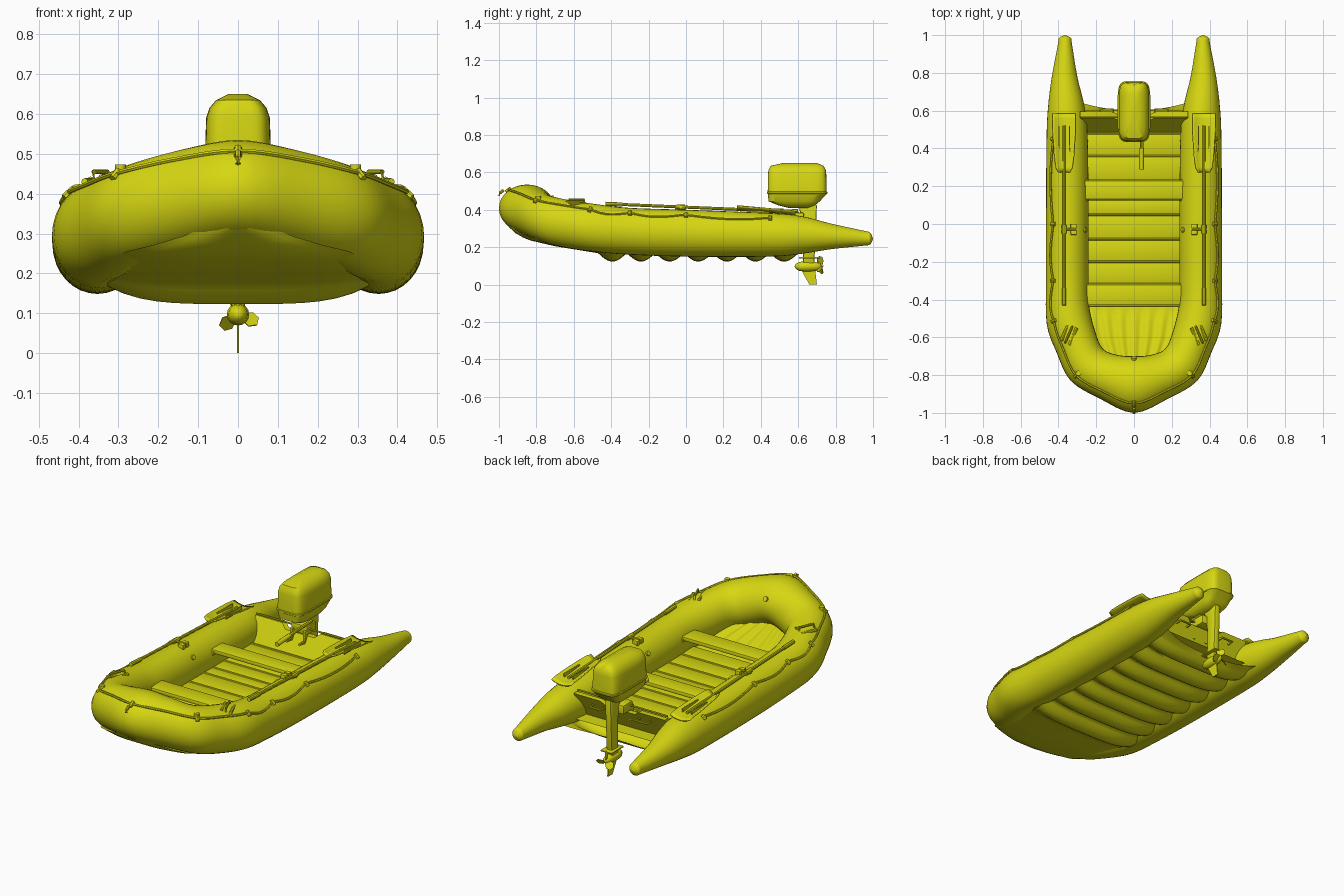
import bpy, bmesh, math
from mathutils import Vector, Matrix

if "Cube" in bpy.data.objects:
    bpy.data.objects.remove(bpy.data.objects["Cube"])

yellow = bpy.data.materials.new("yellow")
yellow.diffuse_color = (0.68, 0.68, 0.006, 1)
yellow.use_nodes = True
yellow.node_tree.nodes["Principled BSDF"].inputs["Base Color"].default_value = yellow.diffuse_color


def finish(name, bm, angle=40):
    bmesh.ops.recalc_face_normals(bm, faces=bm.faces)
    me = bpy.data.meshes.new(name)
    bm.to_mesh(me)
    bm.free()
    ob = bpy.data.objects.new(name, me)
    bpy.context.collection.objects.link(ob)
    me.materials.append(yellow)
    bpy.ops.object.select_all(action='DESELECT')
    ob.select_set(True)
    bpy.context.view_layer.objects.active = ob
    bpy.ops.object.shade_smooth_by_angle(angle=math.radians(angle))
    return ob


def surf(name, f, us, vs, angle=40, caps=False):
    """Grid surface through f(u, v); coincident edges are welded."""
    bm = bmesh.new()
    g = [[bm.verts.new(f(u, v)) for u in us] for v in vs]
    for a, b in zip(g, g[1:]):
        for i in range(len(us) - 1):
            bm.faces.new((a[i], a[i + 1], b[i + 1], b[i]))
    bmesh.ops.remove_doubles(bm, verts=bm.verts, dist=1e-5)
    if caps:
        bmesh.ops.holes_fill(bm, edges=[e for e in bm.edges if e.is_boundary], sides=0)
    return finish(name, bm, angle)


def plate(name, pts, thick, bevel=0):
    """Flat polygon extruded along the vector thick."""
    bm = bmesh.new()
    face = bm.faces.new([bm.verts.new(p) for p in pts])
    ext = bmesh.ops.extrude_face_region(bm, geom=[face])
    bmesh.ops.translate(bm, vec=thick, verts=[e for e in ext['geom'] if isinstance(e, bmesh.types.BMVert)])
    if bevel:
        bmesh.ops.bevel(bm, geom=bm.edges[:], offset=bevel, segments=2, affect='EDGES', profile=0.5)
    return finish(name, bm)


def box(name, x0, x1, y0, y1, z0, z1, bevel=0.004):
    return plate(name, [(x0, y0, z0), (x1, y0, z0), (x1, y1, z0), (x0, y1, z0)], (0, 0, z1 - z0), bevel)


def rod(name, pts, r, sides=8):
    """Round bar swept along a polyline."""
    pts = [Vector(p) for p in pts]
    bm = bmesh.new()
    rings = []
    for i, p in enumerate(pts):
        d = (pts[min(i + 1, len(pts) - 1)] - pts[max(i - 1, 0)]).normalized()
        ref = Vector((0, 0, 1)) if abs(d.z) < 0.9 else Vector((0, 1, 0))
        a = d.cross(ref).normalized()
        b = a.cross(d)
        rings.append([bm.verts.new(p + r * (a * math.cos(k * math.tau / sides) + b * math.sin(k * math.tau / sides)))
                      for k in range(sides)])
    for A, B in zip(rings, rings[1:]):
        for k in range(sides):
            bm.faces.new((A[k], A[(k + 1) % sides], B[(k + 1) % sides], B[k]))
    bm.faces.new(rings[0])
    bm.faces.new(rings[-1][::-1])
    return finish(name, bm)


def lerp_table(t, table):
    """Linear interpolation in rows of (key, value)."""
    for (a, va), (b, vb) in zip(table, table[1:]):
        if t <= b:
            k = max(0, (t - a) / (b - a))
            return va + (vb - va) * k
    return table[-1][1]


def span(a, b, n):
    return [a + (b - a) * i / n for i in range(n + 1)]


# --- inflated hull tube: outer x,y / inner x,y / bottom z / top z, stern to bow
half = [(.365, 1.0, .365, 1.0, .245, .245), (.397, .985, .335, .985, .215, .277), (.403, .95, .328, .95, .208, .288),
        (.435, .78, .30, .78, .19, .325), (.455, .62, .262, .62, .165, .365), (.463, .45, .245, .45, .15, .382),
        (.466, 0, .24, 0, .15, .40), (.466, -.3, .24, -.3, .16, .41), (.462, -.53, .238, -.43, .175, .43),
        (.41, -.68, .205, -.57, .195, .452), (.335, -.83, .165, -.66, .225, .478),
        (.18, -.925, .09, -.693, .255, .512), (0, -1, 0, -.70, .28, .535)]
rings = [Vector(r) for r in half]
rings += [Vector((-r[0], r[1], -r[2], *r[3:])) for r in half[-2::-1]]
LAST = len(rings) - 1


def tube(th, t, grow=0.0):
    i = min(int(t), LAST - 1)
    f = t - i
    p0, p1, p2, p3 = (rings[min(max(i + k, 0), LAST)] for k in (-1, 0, 1, 2))
    p = .5 * (2 * p1 + (p2 - p0) * f + (2 * p0 - 5 * p1 + 4 * p2 - p3) * f * f + (3 * p1 - p0 - 3 * p2 + p3) * f ** 3)
    o, n = Vector((p[0], p[1], 0)), Vector((p[2], p[3], 0))
    d = (o - n) / 2
    k = 1 + grow / max(d.length, .02)
    return (o + n) / 2 + d * math.cos(th) * k + Vector((0, 0, (p[4] + p[5]) / 2 + (p[5] - p[4]) / 2 * math.sin(th) * k))


surf("hull_tube", tube, span(0, math.tau, 32), span(0, LAST, LAST * 4), 50)

# --- grab rope: straight round the bow, hanging in loops along the sides
rope = []
for t in span(5, LAST - 5, 120):
    s = min(t, LAST - t)
    sag = 10 * abs(math.sin((s - 5) * math.pi)) if s < 8 else 0
    rope.append(tube(math.radians(50 - sag), t, .004))
rod("grab_rope", rope, .006, 6)
for t in (5, 6, 7, 8, 10, 12, 14, 16, 17, 18, 19):
    a, b = tube(math.radians(56), t, .003), tube(math.radians(42), t, .003)
    rod("rope_anchor", [a, (a + b) / 2, b], .01)


# --- underside skin with crosswise lobes
def bottom(u, y):
    w = lerp_table(y, [(-.95, .04), (-.9, .16), (-.83, .28), (-.7, .33), (-.5, .33), (.6, .31)])
    z = lerp_table(y, [(-.95, .31), (-.92, .28), (-.85, .24), (-.7, .205), (-.47, .168), (.6, .168)])
    amp = .045 * abs(math.sin((y + .47) / .153 * math.pi)) if y > -.47 else 0
    return (u * w, y + (.05 * u * u if y > .59 else 0), z + .02 * u ** 4 - amp * (1 - .55 * u ** 4))


surf("floor_underside", bottom, span(-1, 1, 16), span(-.95, -.47, 12) + span(-.46, .601, 84), 70)


# --- floor cloth, rising and ribbed toward the bow
def cloth(u, y):
    w = lerp_table(y, [(-.76, .16), (-.6, .24), (-.45, .27), (.6, .28)])
    k = max(0, (-.45 - y) / .3)
    return (u * w, y, .215 + .09 * k + (.006 * math.cos(u * 22) if k else 0))


surf("floor_cloth", cloth, span(-1, 1, 48), span(-.76, -.45, 8) + [.1, .6], 60)

# --- floor boards with joint strips
edges = [-.44, -.32, -.2, -.08, .05, .13, .23, .36, .48]
for a, b in zip(edges, edges[1:]):
    box("floor_board", -.262, .262, a + .004, b - .004, .214, .236)
    rod("board_joint", [(-.255, b, .234), (.255, b, .234)], .007)

# --- two bench seats
for a, b in ((-.43, -.32), (.13, .23)):
    box("seat", -.262, .262, a, b, .312, .335, .006)
    for s in (-1, 1):
        box("seat_bracket", s * .25 - .012, s * .25 + .012, a - .008, b + .008, .305, .325)

# --- leaning transom board, with cross rod and handles
prof = [(-.29, .18), (.29, .18), (.285, .355), (.12, .355), (.09, .33), (-.09, .33), (-.12, .355), (-.285, .355)]
plate("transom", [(x, .47 + (z - .18) * .55, z) for x, z in prof], (0, .03, 0))
rod("transom_rod", [(-.28, .565, .365), (.28, .565, .365)], .005)
for s in (-1, 1):
    rod("transom_handle", [(s * .11, .57, .31), (s * .11, .605, .31), (s * .18, .605, .31), (s * .18, .57, .31)], .006)

# --- oars, oarlocks, handles and valves on both sides
for s in (-1, 1):
    X = s * .37
    rod("oar_shaft", [(X, -.43, .432), (X, 0, .414), (X, .52, .392)], .008)
    rod("oar_grip", [(X, -.43, .432), (X, -.34, .428)], .011)
    blade = [(-.03, .28), (.03, .28), (.045, .32), (.06, .58), (.045, .585), (-.045, .585), (-.06, .58), (-.045, .32)]
    surf("oar_blade",
         lambda u, y: (X + u * lerp_table(y, [(.275, .028), (.30, .042), (.36, .05), (.5, .06), (.585, .06)]), y,
                       .406 - (y - .28) * .09 + .018 * u * u * (1 if y < .57 else .8)),
         span(-1, 1, 10), [.275, .30, .36, .43, .5, .56, .585]).modifiers.new("thickness", 'SOLIDIFY').thickness = .007
    for dx in (-.028, .028):
        box("blade_rib", X + dx - .003, X + dx + .003, .38, .52, .385, .408, .001)
    for y in (-.045, -.012):
        box("oarlock", s * .32 - .016, s * .32 + .016, y - .013, y + .013, .385, .415)
    rod("oarlock_pin", [(s * .31, -.028, .411), (s * .385, -.028, .411)], .007)
    rod("oar_collar", [(X, -.05, .416), (X, -.005, .414)], .013)
    # bow carry handle
    c, d = Vector((s * .345, -.585, .435)), Vector((s * -.018, .042, .0))
    o = Vector((s * .022, .01, -.005))
    rod("carry_handle", [c - d, c - d * .95 + Vector((0, 0, .02)), c + d * .95 + Vector((0, 0, .02)), c + d], .006)
    rod("carry_handle", [c - d + o, c + d + o], .009)
    rod("carry_handle_base", [c - d * 1.1 - o, c + d * 1.1 - o], .009)
    v = tube(math.radians(58), 10 if s > 0 else LAST - 10)
    rod("bow_fitting", [v - Vector((0, 0, .01)), v + Vector((0, 0, .014))], .014, 12)
    v = Vector((s * .262, -.03, .345))
    rod("air_valve", [v + Vector((s * .02, 0, -.01)), v - Vector((s * .008, 0, -.006))], .014, 12)
rod("bow_valve", [(0, -.73, .455), (0, -.705, .468)], .013, 12)
rod("bow_ring", [(0, -.975, .505), (0, -.995, .49), (0, -1.0, .475)], .008)


# --- outboard motor cowl: z, front y, back y, half width
cowl = [(.41, .55, .65, .035), (.425, .49, .69, .06), (.445, .442, .715, .074), (.484, .437, .752, .083),
        (.487, .433, .757, .087), (.495, .433, .757, .087), (.498, .437, .752, .083), (.59, .438, .75, .08),
        (.615, .442, .747, .072), (.635, .452, .735, .055), (.65, .52, .70, .025)]


def cowl_at(a, row):
    z, y0, y1, w = cowl[row]
    c, s = math.cos(a), math.sin(a)
    return (w * math.copysign(abs(c) ** .4, c), (y0 + y1) / 2 + (y1 - y0) / 2 * math.copysign(abs(s) ** .4, s), z)


surf("motor_cowl", cowl_at, span(0, math.tau, 48), range(len(cowl)), 35, True)

# --- motor leg, bracket, tiller
plate("motor_leg", [(-.018, y, z) for y, z in ((.60, .43), (.70, .43), (.695, .3), (.685, .1), (.625, .1), (.63, .3))],
      (.036, 0, 0), .008)
box("clamp_bracket", -.05, .05, .545, .63, .335, .385, .006)
for s in (-1, 1):
    box("clamp_arm", s * .04 - .008, s * .04 + .008, .53, .555, .27, .36)
    rod("clamp_screw", [(s * .04, .53, .30), (s * .04, .49, .30)], .007)
rod("tiller", [(.04, .6, .395), (.04, .45, .39), (.04, .39, .385)], .009)
rod("tiller_grip", [(.04, .4, .386), (.04, .29, .38)], .013, 10)

# --- gearcase, skeg, plate and propeller
gear = [(.58, .0), (.588, .014), (.605, .024), (.64, .028), (.69, .025), (.715, .018), (.73, .0)]
surf("gearcase", lambda a, i: (gear[i][1] * math.cos(a), gear[i][0], .097 + gear[i][1] * math.sin(a)),
     span(0, math.tau, 16), range(len(gear)))
plate("skeg", [(-.003, y, z) for y, z in ((.615, .08), (.69, .08), (.70, 0), (.66, 0))], (.006, 0, 0))
box("cavitation_plate", -.035, .035, .605, .715, .14, .147, .002)
for k in range(3):
    rot = Matrix.Rotation(math.radians(20 + 120 * k), 3, 'Y')
    plate("propeller_blade", [rot @ Vector(p) + Vector((0, .715, .097)) for p in
                              ((.012, -.012, -.008), (.035, -.016, -.018), (.054, -.004, -.008), (.052, .01, .01),
                               (.034, .016, .018), (.012, .012, .008))], rot @ Vector((0, .004, -.002)))
